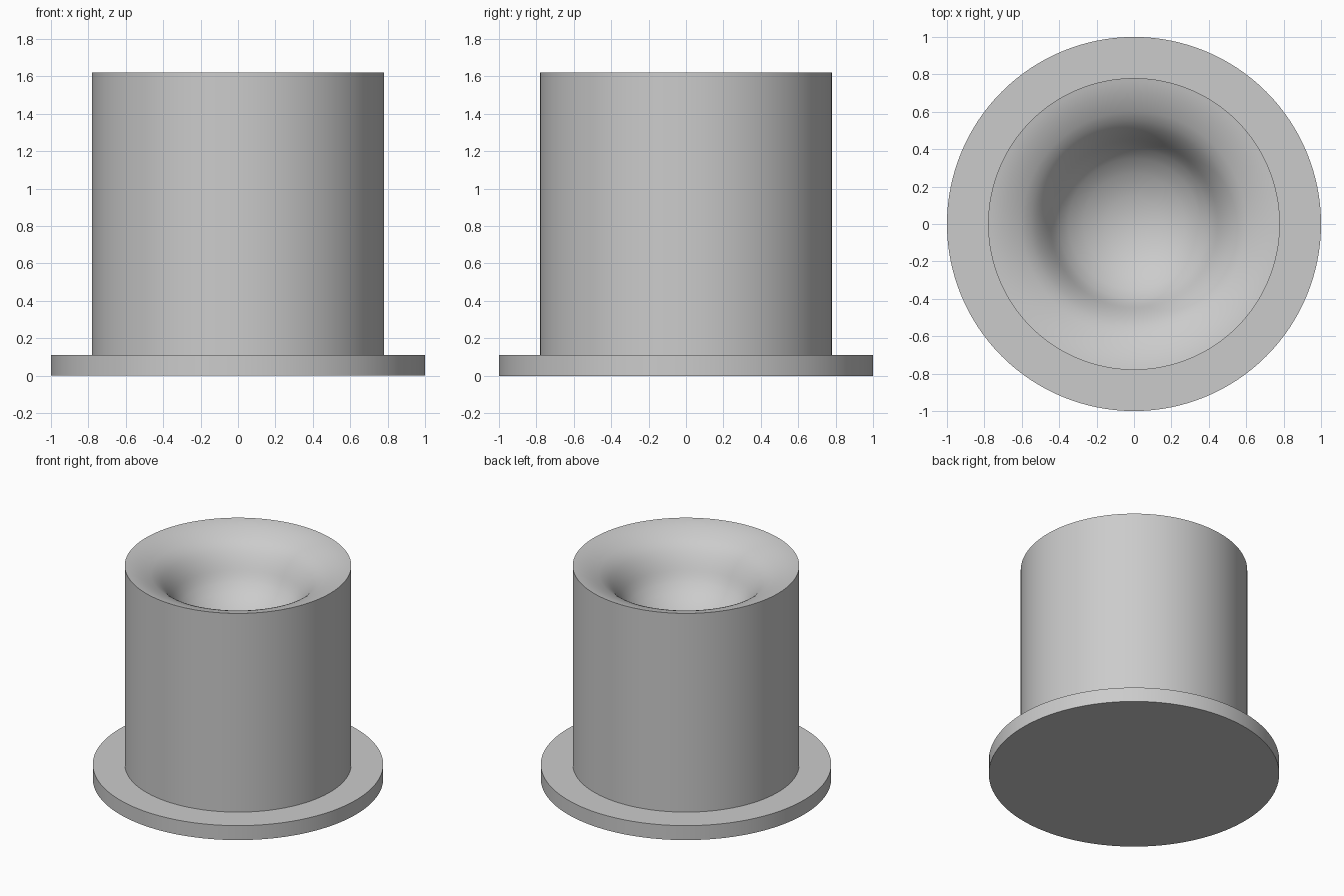
import bpy, bmesh, math

if "Cube" in bpy.data.objects:
    bpy.data.objects.remove(bpy.data.objects["Cube"])

SEGMENTS = 128
TOP, FLANGE_TOP = 1.62, 0.11
BODY_R, FLANGE_R = 0.78, 1.0

grey = bpy.data.materials.new("light_grey")
grey.diffuse_color = (0.6, 0.6, 0.6, 1)
grey.use_nodes = True
grey.node_tree.nodes["Principled BSDF"].inputs["Base Color"].default_value = grey.diffuse_color


def lathe(name, profile):
    """Spin a (radius, height) profile around z; both ends lie on the axis."""
    bm = bmesh.new()
    verts = [bm.verts.new((r, 0, z)) for r, z in profile]
    edges = [bm.edges.new(pair) for pair in zip(verts, verts[1:])]
    bmesh.ops.spin(bm, geom=verts + edges, axis=(0, 0, 1), cent=(0, 0, 0),
                   angle=math.tau, steps=SEGMENTS)
    bmesh.ops.remove_doubles(bm, verts=bm.verts, dist=1e-5)
    bmesh.ops.recalc_face_normals(bm, faces=bm.faces)
    mesh = bpy.data.meshes.new(name)
    bm.to_mesh(mesh)
    bm.free()
    mesh.materials.append(grey)
    obj = bpy.data.objects.new(name, mesh)
    bpy.context.collection.objects.link(obj)
    bpy.ops.object.select_all(action='DESELECT')
    obj.select_set(True)
    bpy.context.view_layer.objects.active = obj
    bpy.ops.object.shade_smooth_by_angle(angle=math.radians(30))
    return obj


# Dished top: (radius, slope) pairs from the rim inward to the centre
slopes = [(BODY_R, 0.15), (0.70, 0.33), (0.60, 0.55), (0.55, 0.85),
          (0.50, 1.35), (0.45, 1.9), (0.43, 1.7), (0.40, 1.25),
          (0.35, 0.85), (0.27, 0.55), (0.15, 0.27), (0.0, 0.0)]
dish, z, STEPS = [(BODY_R, TOP)], TOP, 4
for (r0, s0), (r1, s1) in zip(slopes, slopes[1:]):
    for i in range(STEPS):
        z -= (r0 - r1) / STEPS * (s0 + (s1 - s0) * (i + 0.5) / STEPS)
        dish.append((r0 + (r1 - r0) * (i + 1) / STEPS, z))

# Flange and dished cylinder as one closed surface
lathe("flanged_cup", [(0, 0), (FLANGE_R, 0), (FLANGE_R, FLANGE_TOP),
                      (BODY_R, FLANGE_TOP)] + dish)
